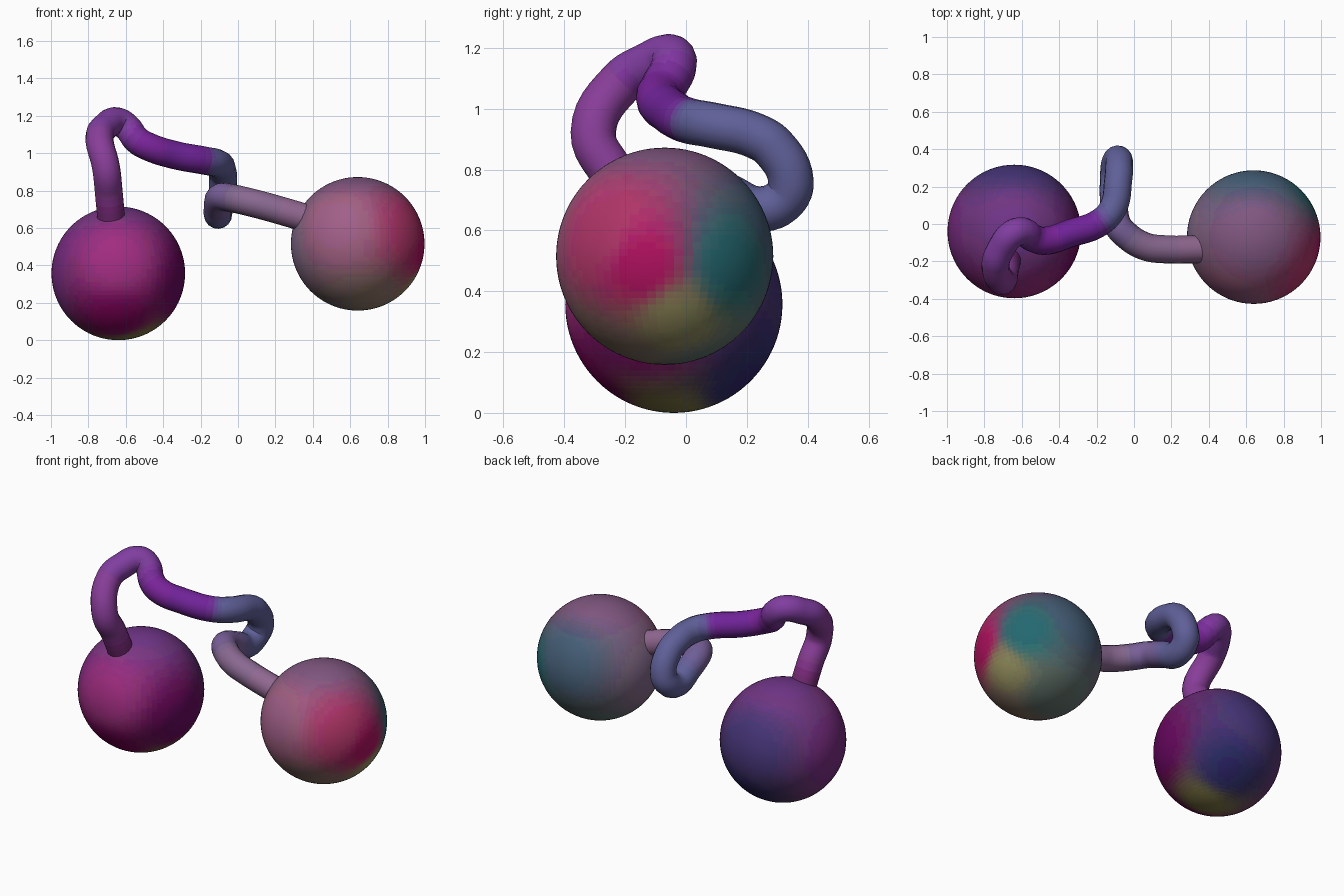
import bpy
from mathutils import Vector

materials = {}


def material(rgb):
    # one shared material per rounded colour step
    key = tuple(round(c * 32) / 32 for c in rgb)
    if key not in materials:
        mat = bpy.data.materials.new("tint")
        mat.diffuse_color = (*[c ** 2.2 for c in key], 1)
        materials[key] = mat
    return materials[key]


def paint(obj, anchors, power):
    # blend anchor colours over the faces by distance
    me, slots = obj.data, {}
    me.materials.clear()
    for f in me.polygons:
        ws = [1 / ((obj.matrix_world @ f.center - Vector(p)).length + 0.01) ** power for p, _ in anchors]
        rgb = sum((Vector(c) * w for (_, c), w in zip(anchors, ws)), Vector((0, 0, 0))) / sum(ws)
        mat = material(rgb)
        if mat.name not in slots:
            slots[mat.name] = len(slots)
            me.materials.append(mat)
        f.material_index = slots[mat.name]
        f.use_smooth = True


def ball(name, centre, anchors):
    bpy.ops.mesh.primitive_uv_sphere_add(segments=72, ring_count=48, radius=0.357, location=centre)
    obj = bpy.context.object
    obj.name = name
    bpy.context.view_layer.update()
    c = Vector(centre)
    paint(obj, [(c + Vector(d).normalized() * 0.357, col) for d, col in anchors], 4)


# two balls, coloured by direction from the centre
ball("left_ball", (-0.64, -0.04, 0.357), [
    ((0, -1, 0.2), (0.62, 0.20, 0.50)), ((0, -0.7, -0.7), (0.52, 0.03, 0.38)),
    ((0.9, -0.3, -0.2), (0.42, 0.05, 0.36)), ((0, 0, 1), (0.45, 0.22, 0.52)),
    ((0, 1, 0.2), (0.28, 0.22, 0.46)), ((0.3, 0.6, -0.7), (0.18, 0.17, 0.42)),
    ((-1, 0, 0), (0.46, 0.20, 0.50)), ((0.25, -0.05, -1), (0.50, 0.48, 0.28))])
ball("right_ball", (0.64, -0.07, 0.515), [
    ((-0.3, -1, 0.3), (0.64, 0.38, 0.52)), ((0.8, -0.6, 0.2), (0.70, 0.22, 0.42)),
    ((0.9, -0.2, -0.1), (0.70, 0.08, 0.38)), ((0, 0, 1), (0.50, 0.34, 0.50)),
    ((0, 1, 0.3), (0.28, 0.36, 0.46)), ((0.8, 0.6, -0.1), (0.15, 0.42, 0.45)),
    ((0.8, 0.1, -0.55), (0.58, 0.56, 0.36)), ((0.2, -0.5, -0.9), (0.55, 0.46, 0.42)),
    ((0, 0.4, -1), (0.36, 0.44, 0.42)), ((-1, 0, 0), (0.50, 0.40, 0.52))])

# bent tube linking the balls
path = [
    (-0.67, -0.15, 0.56), (-0.69, -0.24, 0.78), (-0.705, -0.305, 0.92), (-0.74, -0.21, 1.09),
    (-0.71, -0.13, 1.14), (-0.645, -0.05, 1.17), (-0.595, -0.04, 1.14), (-0.54, -0.075, 1.07),
    (-0.48, -0.09, 1.035), (-0.34, -0.05, 0.99), (-0.18, 0.01, 0.96), (-0.11, 0.09, 0.945),
    (-0.085, 0.23, 0.91), (-0.08, 0.29, 0.87), (-0.085, 0.345, 0.76), (-0.1, 0.325, 0.705),
    (-0.107, 0.24, 0.67), (-0.107, 0.13, 0.715), (-0.09, 0.0, 0.765), (-0.04, -0.06, 0.76),
    (0.06, -0.12, 0.738), (0.16, -0.135, 0.712), (0.34, -0.135, 0.66), (0.46, -0.13, 0.625)]
curve = bpy.data.curves.new("linking_tube", "CURVE")
curve.dimensions = "3D"
curve.bevel_depth = 0.075
curve.bevel_resolution = 6
curve.resolution_u = 6
spline = curve.splines.new("BEZIER")
spline.bezier_points.add(len(path) - 1)
for bp, p in zip(spline.bezier_points, path):
    bp.co = p
    bp.handle_left_type = bp.handle_right_type = "AUTO"
tube = bpy.data.objects.new("linking_tube", curve)
bpy.context.collection.objects.link(tube)
bpy.ops.object.select_all(action="DESELECT")
tube.select_set(True)
bpy.context.view_layer.objects.active = tube
bpy.ops.object.convert(target="MESH")
tube = bpy.context.object
paint(tube, [
    (path[0], (0.48, 0.18, 0.46)), (path[2], (0.54, 0.25, 0.58)), (path[5], (0.50, 0.24, 0.62)),
    (path[8], (0.47, 0.17, 0.60)), (path[9], (0.44, 0.15, 0.58)), ((-0.23, -0.01, 0.97), (0.44, 0.15, 0.58)),
    ((-0.13, 0.05, 0.95), (0.38, 0.37, 0.60)), (path[12], (0.38, 0.39, 0.60)),
    (path[15], (0.36, 0.37, 0.58)), (path[18], (0.46, 0.38, 0.58)),
    (path[20], (0.52, 0.40, 0.57)), (path[22], (0.56, 0.40, 0.55))], 6)
